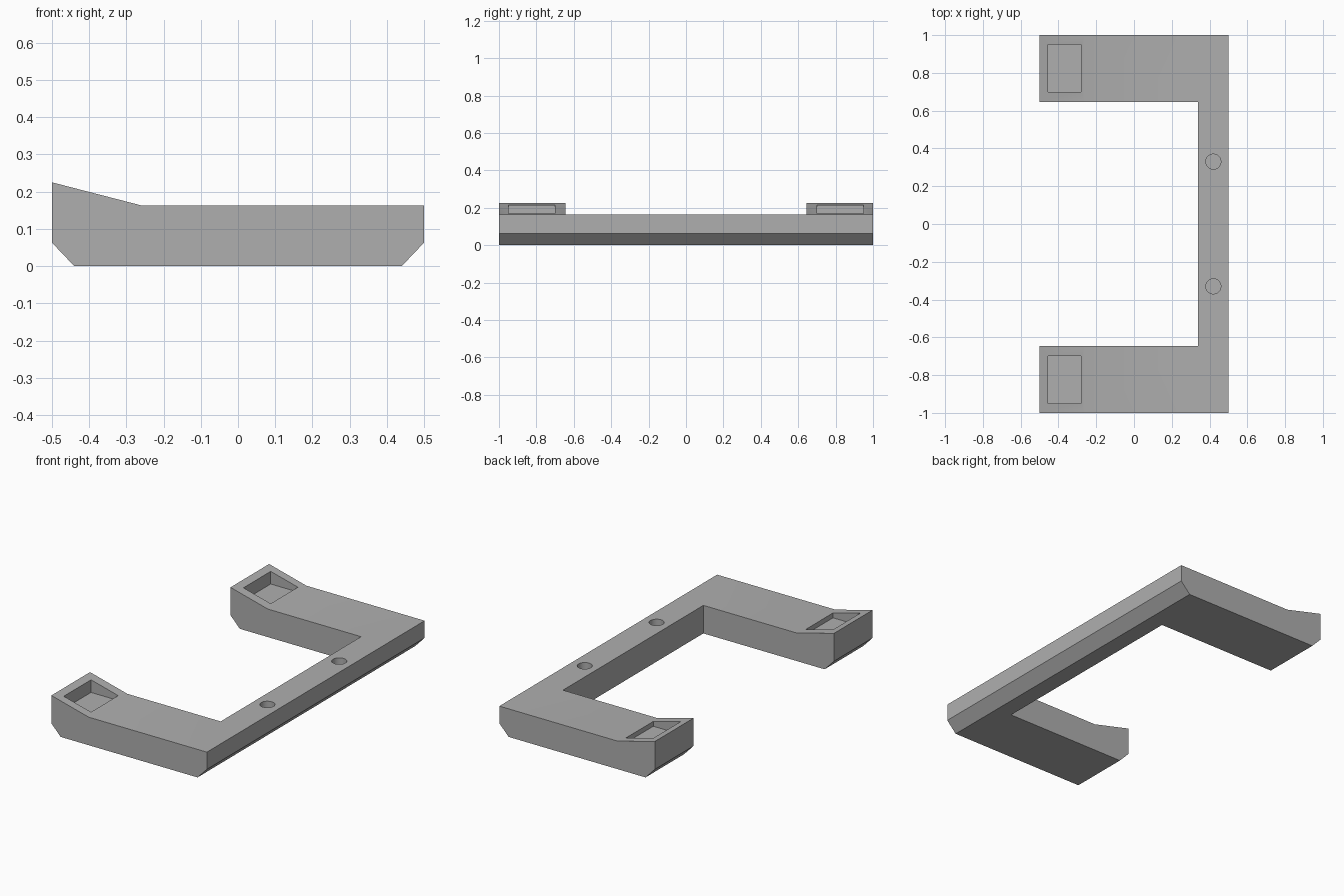
import bpy
import bmesh

default = bpy.data.objects.get("Cube")
if default:
    bpy.data.objects.remove(default, do_unlink=True)

# Single grey plastic colour
grey = bpy.data.materials.new("plain grey")
grey.use_nodes = True
colour = (0.43, 0.43, 0.43, 1)
grey.diffuse_color = colour
grey.node_tree.nodes["Principled BSDF"].inputs["Base Color"].default_value = colour


def add_object(name, bm):
    bmesh.ops.recalc_face_normals(bm, faces=bm.faces)
    mesh = bpy.data.meshes.new(name)
    bm.to_mesh(mesh)
    bm.free()
    mesh.materials.append(grey)
    obj = bpy.data.objects.new(name, mesh)
    bpy.context.collection.objects.link(obj)
    return obj


def extrude_profile(name, points, y0, y1):
    """Extrude an x-z outline along y."""
    bm = bmesh.new()
    face = bm.faces.new([bm.verts.new((x, y0, z)) for x, z in points])
    result = bmesh.ops.extrude_face_region(bm, geom=[face])
    moved = [v for v in result["geom"] if isinstance(v, bmesh.types.BMVert)]
    bmesh.ops.translate(bm, verts=moved, vec=(0, y1 - y0, 0))
    return add_object(name, bm)


def box(name, x0, x1, y0, y1, z0, z1):
    return extrude_profile(name, [(x0, z0), (x1, z0), (x1, z1), (x0, z1)], y0, y1)


def cut(target, cutter):
    cutter.hide_render = True
    cutter.hide_set(True)
    mod = target.modifiers.new(cutter.name, 'BOOLEAN')
    mod.operation = 'DIFFERENCE'
    mod.solver = 'EXACT'
    mod.object = cutter
    bpy.context.view_layer.objects.active = target
    bpy.ops.object.modifier_apply(modifier=mod.name)
    bpy.data.objects.remove(cutter, do_unlink=True)


# Bracket: chamfered side outline with raised tips, run along the full length
outline = [(-0.5, 0.063), (-0.44, 0), (0.44, 0), (0.5, 0.063),
           (0.5, 0.163), (-0.26, 0.163), (-0.5, 0.225)]
bracket = extrude_profile("bracket", outline, -1, 1)

# Open middle leaves two arms joined by a rear bar
cut(bracket, box("middle_cutter", -0.7, 0.34, -0.645, 0.645, -0.1, 0.4))

for side in (-1, 1):
    # Rectangular pocket in each sloping tip
    y0, y1 = sorted((side * 0.70, side * 0.95))
    cut(bracket, box("pocket_cutter", -0.455, -0.28, y0, y1, 0.14, 0.4))

    # Blind screw hole in the bar
    bm = bmesh.new()
    bmesh.ops.create_cone(bm, cap_ends=True, segments=32,
                          radius1=0.04, radius2=0.04, depth=0.24)
    bmesh.ops.translate(bm, verts=bm.verts, vec=(0.42, side * 0.33, 0.18))
    cut(bracket, add_object("hole_cutter", bm))

# Smooth only the hole walls
bpy.ops.object.select_all(action='DESELECT')
bracket.select_set(True)
bpy.context.view_layer.objects.active = bracket
bpy.ops.object.shade_smooth_by_angle(angle=0.35)
